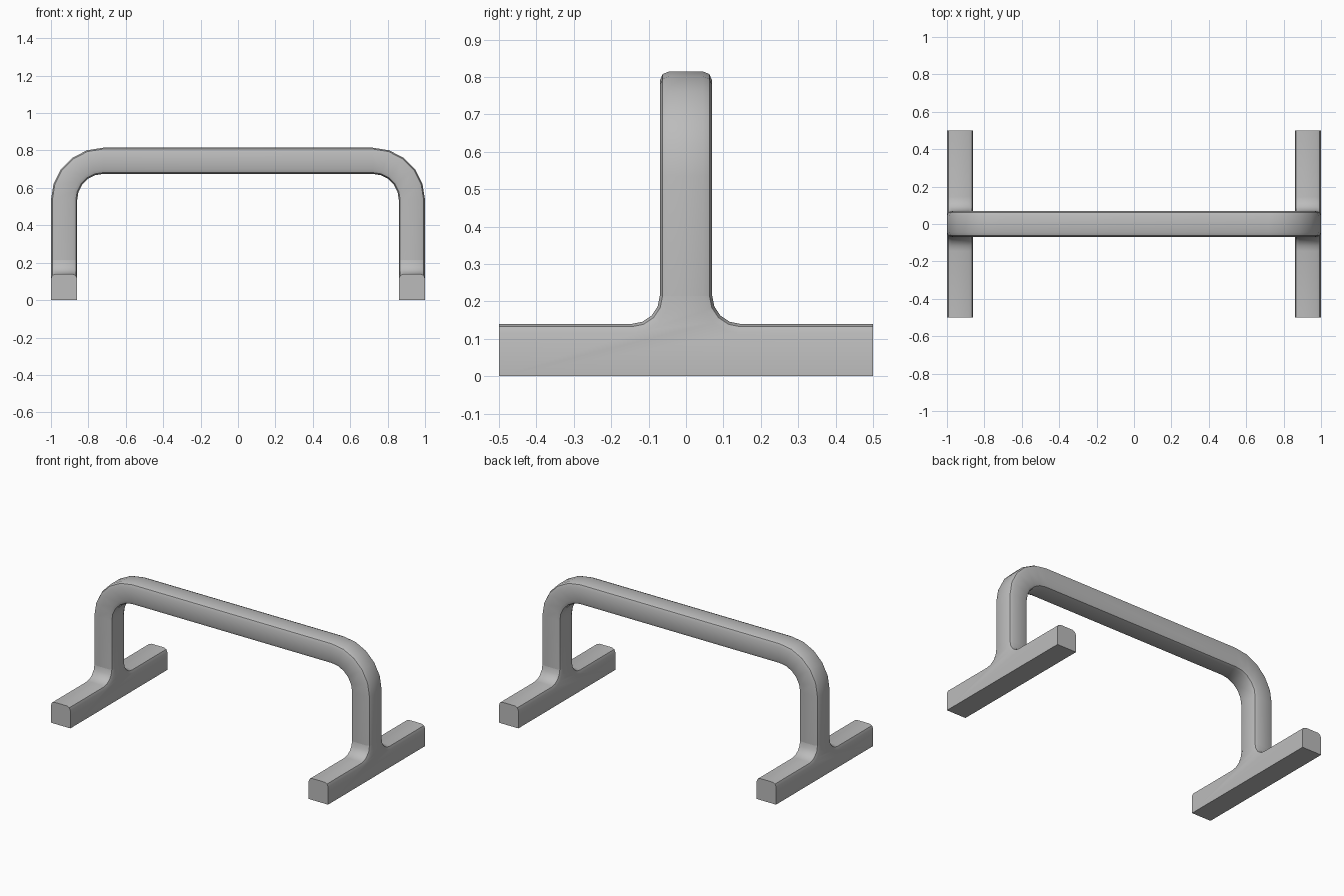
import bpy, bmesh, math
from mathutils import Vector

cube = bpy.data.objects.get("Cube")
if cube:
    bpy.data.objects.remove(cube, do_unlink=True)

HALF = 0.07      # half thickness of the tube and feet
BEVEL = 0.025    # rounded edge size
AXIS = 1 - HALF  # centre line of each post
JOIN = 0.215     # height where the posts meet the feet
TOP = 0.815
BEND = 0.28      # outer radius of the bends

grey = bpy.data.materials.new("grey metal")
grey.use_nodes = True
colour = (0.5, 0.5, 0.5, 1)
grey.diffuse_color = colour
grey.node_tree.nodes["Principled BSDF"].inputs["Base Color"].default_value = colour


def finish(name, bm):
    bmesh.ops.recalc_face_normals(bm, faces=bm.faces)
    mesh = bpy.data.meshes.new(name)
    bm.to_mesh(mesh)
    bm.free()
    mesh.materials.append(grey)
    obj = bpy.data.objects.new(name, mesh)
    bpy.context.collection.objects.link(obj)
    bpy.ops.object.select_all(action='DESELECT')
    obj.select_set(True)
    bpy.context.view_layer.objects.active = obj
    bpy.ops.object.shade_smooth_by_angle(angle=math.radians(40))


def arc(cx, cy, r, start, end, steps):
    angles = [math.radians(start + (end - start) * i / steps) for i in range(steps + 1)]
    return [(cx + r * math.cos(a), cy + r * math.sin(a)) for a in angles]


# Hoop: rounded square section swept along an arched path
core = HALF - BEVEL
section = []
for i, (sx, sy) in enumerate([(1, 1), (-1, 1), (-1, -1), (1, -1)]):
    section += arc(sx * core, sy * core, BEVEL, i * 90, i * 90 + 90, 2)

cx, cz = 1 - BEND, TOP - BEND
right_half = [(AXIS, JOIN, 0)]
for i, (x, z) in enumerate(arc(cx, cz, BEND - HALF, 0, 90, 5)):
    right_half.append((x, z, math.radians(18 * i)))
path = right_half + [(-x, z, math.pi - a) for x, z, a in reversed(right_half)]

bm = bmesh.new()
rings = []
for x, z, a in path:
    outward = Vector((math.cos(a), 0, math.sin(a)))
    rings.append([bm.verts.new(Vector((x, v, z)) + outward * u) for u, v in section])
for r0, r1 in zip(rings, rings[1:]):
    for i in range(len(section)):
        j = (i + 1) % len(section)
        bm.faces.new((r0[i], r0[j], r1[j], r1[i]))
finish("hoop", bm)

# Feet: T-shaped profile with filleted stem and rounded upper edges
fillet = JOIN - 2 * HALF
half_outline = [(0.5, 0), (0.5, 2 * HALF)]
half_outline += arc(HALF + fillet, JOIN, fillet, 270, 180, 4)
outline = half_outline + [(-y, z) for y, z in reversed(half_outline)]


def foot(name, side):
    bm = bmesh.new()
    base = bm.faces.new([bm.verts.new((side * AXIS - HALF, y, z)) for y, z in outline])
    ext = bmesh.ops.extrude_face_region(bm, geom=[base])
    moved = [v for v in ext["geom"] if isinstance(v, bmesh.types.BMVert)]
    bmesh.ops.translate(bm, verts=moved, vec=(2 * HALF, 0, 0))
    bmesh.ops.recalc_face_normals(bm, faces=bm.faces)

    def rounded(edge):
        a, b = (v.co for v in edge.verts)
        on_side = abs(a.x - b.x) < 1e-4
        on_end = abs(a.y) > 0.49 and abs(b.y) > 0.49
        on_cap = min(a.z, b.z) > JOIN - 1e-4
        on_base = max(a.z, b.z) < 1e-4
        return on_side and not (on_end or on_cap or on_base)

    bmesh.ops.bevel(bm, geom=[e for e in bm.edges if rounded(e)], offset=BEVEL,
                    offset_type='OFFSET', segments=2, profile=0.5, affect='EDGES')
    # Open the stem where the hoop joins it
    cap = [f for f in bm.faces if all(v.co.z > JOIN - 1e-3 for v in f.verts)]
    bmesh.ops.delete(bm, geom=cap, context='FACES')
    finish(name, bm)


foot("left_foot", 1)
foot("right_foot", -1)
